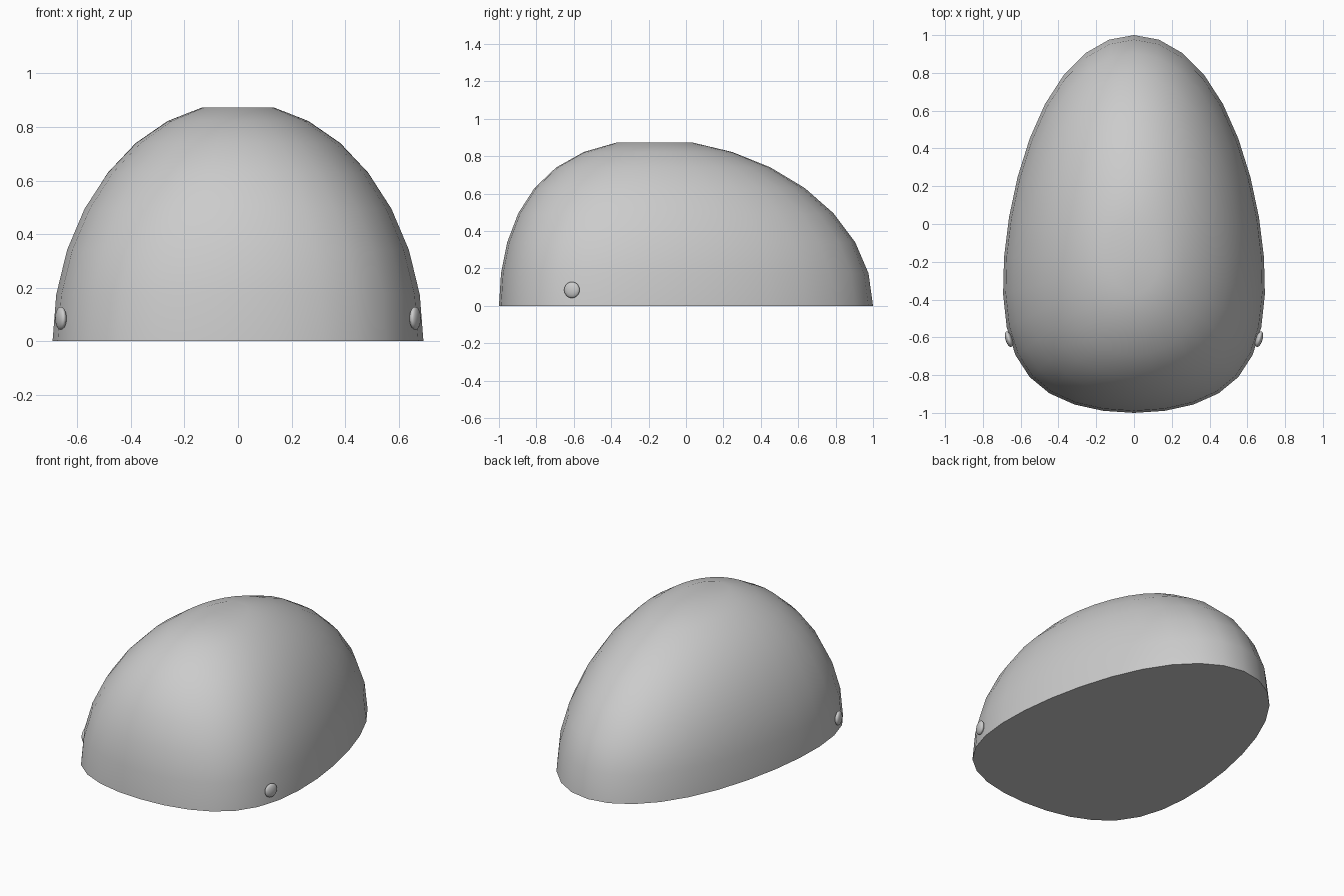
import bpy, bmesh
from math import sin, cos, pi, radians
from mathutils import Matrix

if "Cube" in bpy.data.objects:
    bpy.data.objects.remove(bpy.data.objects["Cube"])

SEGS, RINGS, HEIGHT = 32, 8, 0.89


def egg(theta, phi):
    """Half-sphere point bent into an egg: broad at the front, tapered at the back."""
    s = sin(theta) * cos(phi)
    y = s - (1 - s * s) * (0.175 - 0.045 * s)
    x = sin(theta) * sin(phi) * (0.688 - 0.0815 * s + 0.0705 * s * s)
    return x, y, HEIGHT * cos(theta)


def finish(bm, name):
    bmesh.ops.recalc_face_normals(bm, faces=bm.faces)
    mesh = bpy.data.meshes.new(name)
    bm.to_mesh(mesh)
    bm.free()
    ob = bpy.data.objects.new(name, mesh)
    bpy.context.collection.objects.link(ob)
    bpy.ops.object.select_all(action='DESELECT')
    ob.select_set(True)
    bpy.context.view_layer.objects.active = ob
    bpy.ops.object.shade_smooth_by_angle(angle=radians(50))
    return ob


# Dome body: rings from the flattened crown down to the flat base
bm = bmesh.new()
rings = [[bm.verts.new(egg(pi / 2 * r / RINGS, 2 * pi * k / SEGS)) for k in range(SEGS)]
         for r in range(1, RINGS + 1)]
crown = bm.verts.new((0, -0.175, 0.87))
for k in range(SEGS):
    n = (k + 1) % SEGS
    bm.faces.new((crown, rings[0][k], rings[0][n]))
    for a, b in zip(rings, rings[1:]):
        bm.faces.new((a[k], b[k], b[n], a[n]))
bm.faces.new(rings[-1])
finish(bm, "dome_body")

# Eyes: thin discs-like ellipsoids lying on the front flanks
for side, label in ((1, "right"), (-1, "left")):
    bm = bmesh.new()
    bmesh.ops.create_uvsphere(bm, u_segments=32, v_segments=16, radius=1)
    bm.transform(Matrix.Translation((side * 0.662, -0.61, 0.085))
                 @ Matrix.Rotation(radians(-17 * side), 4, 'Z')
                 @ Matrix.Diagonal((0.018, 0.043, 0.043, 1)))
    finish(bm, "eye_" + label)
